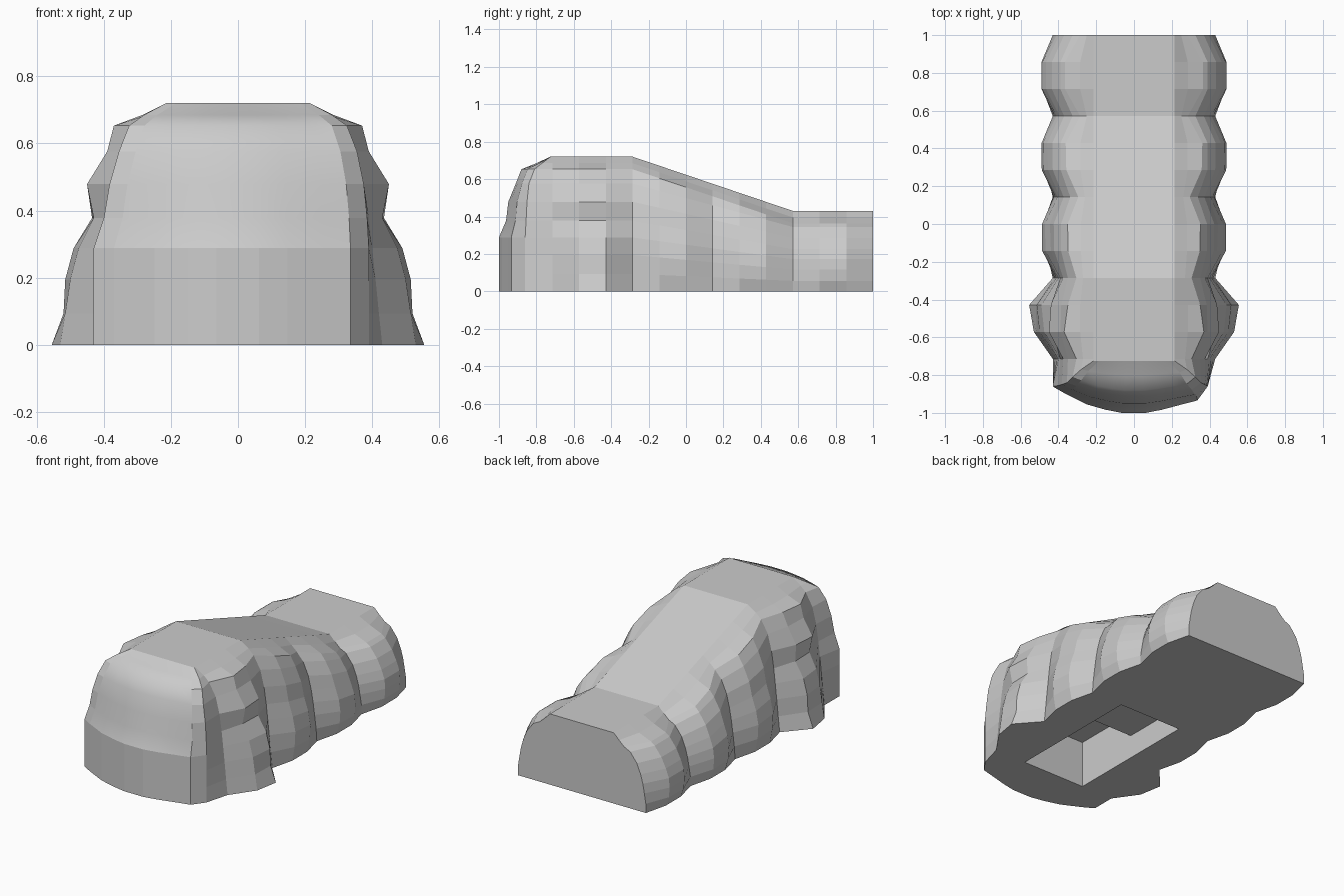
import bpy, bmesh

if "Cube" in bpy.data.objects:
    bpy.data.objects.remove(bpy.data.objects["Cube"])

# Half cross-section: ten points from floor to roof edge
FRAC = [0, .13, .27, .40, .525, .665, .8]
WAIST_TALL = [.43, .42, .41, .40, .39, .375, .35, .305, .27, .215]
WAIST_LOW = [.43, .43, .42, .41, .395, .37, .325, .285, .25, .215]
RIB_TALL = [.465, .48, .485, .465, .435, .42, .385, .345, .28, .215]
RIB_LOW = [.465, .485, .49, .485, .465, .435, .39, .365, .285, .215]
FLARE_A = [.555, .52, .515, .49, .435, .44, .385, .35, .285, .215]
FLARE_B = [.53, .515, .50, .475, .43, .45, .39, .37, .285, .215]
# The nose corners differ: left is wide, right is tucked in
CORNER_R = [.39, .39, .39, .39, .385, .375, .355, .325, .28, .215]
CORNER_L = [.43, .43, .43, .43, .40, .383, .355, .325, .28, .215]
# Front depth per level, at the corners and at the middle
CORNER_Y = [.86, .86, .86, .86, .855, .85, .84, .81, .77, .725]
MIDDLE_Y = [1, 1, 1, 1, .962, .95, .91, .88, .80, .725]
BULGE_R = [(.86, .53), (.65, .68), (.38, .88), (.16, 1)]
BULGE_L = [(.15, 1), (.35, .88), (.58, .68), (.86, .25)]


def height(y):
    return .72 - .29 * min(max((y + .286) / .857, 0), 1)


def levels(h):
    return [f * h for f in FRAC] + [h - .067, h - .035, h]


def blend(low, tall, t):
    return [a + (b - a) * t for a, b in zip(low, tall)]


bm = bmesh.new()


def ring(right, left, ys, h):
    zs = levels(h)
    return ([bm.verts.new((w, y, z)) for w, y, z in zip(right, ys, zs)],
            [bm.verts.new((-w, y, z)) for w, y, z in zip(left, ys, zs)])


# Ribbed body: waists alternate with double-width ribs
rings = []
for i in range(13):
    y = 1 - i / 7
    h = height(y)
    t = (h - .43) / .29
    if i == 10:
        w = FLARE_A
    elif i == 11:
        w = FLARE_B
    elif i % 3 == 0:
        w = blend(WAIST_LOW, WAIST_TALL, t)
    else:
        w = blend(RIB_LOW, RIB_TALL, t)
    rings.append(ring(w, w, [y] * 10, h))
rings.append(ring(CORNER_R, CORNER_L, [-c for c in CORNER_Y], .72))

bm.faces.new(rings[0][0] + rings[0][1][::-1])
for n, (a, b) in enumerate(zip(rings, rings[1:])):
    for s in (0, 1):
        for k in range(9):
            bm.faces.new((a[s][k], a[s][k + 1], b[s][k + 1], b[s][k]))
    if n < len(rings) - 2:
        for k in (0, 9):
            bm.faces.new((a[0][k], a[1][k], b[1][k], b[0][k]))

# Rounded nose: bowed rows between the two front corners
rows = []
for k, z in enumerate(levels(.72)):
    c, d = CORNER_Y[k], MIDDLE_Y[k]
    xs = [(t * CORNER_R[k], g) for t, g in BULGE_R] + [(-t * CORNER_L[k], g) for t, g in BULGE_L]
    mid = [bm.verts.new((x, -(c + (d - c) * g), z)) for x, g in xs]
    rows.append([rings[-1][0][k]] + mid + [rings[-1][1][k]])
last = len(rows[0]) - 1
for k in range(9):
    for j in range(last):
        f = bm.faces.new((rows[k][j], rows[k][j + 1], rows[k + 1][j + 1], rows[k + 1][j]))
        f.smooth = k > 2 and 0 < j < last - 1
# Hard seam between the lower bumper band and the smooth dome
for e in {e for v in rows[3] for e in v.link_edges}:
    if all(v in rows[3] for v in e.verts):
        e.smooth = False
for k in (0, 9):
    bm.faces.new(rows[k] + [rings[-2][1][k], rings[-2][0][k]])

bmesh.ops.recalc_face_normals(bm, faces=bm.faces)
mesh = bpy.data.meshes.new("ribbed_body")
bm.to_mesh(mesh)
bm.free()
body = bpy.data.objects.new("ribbed_body", mesh)
bpy.context.collection.objects.link(body)


# Stepped pocket in the underside
def pocket(name, y0, y1, depth):
    bpy.ops.mesh.primitive_cube_add(size=1, location=(0, (y0 + y1) / 2, (depth - .1) / 2))
    cutter = bpy.context.object
    cutter.name = name
    cutter.scale = (.43, y1 - y0, depth + .1)
    cutter.hide_render = True
    cutter.display_type = 'WIRE'
    mod = body.modifiers.new(name, 'BOOLEAN')
    mod.operation = 'DIFFERENCE'
    mod.solver = 'EXACT'
    mod.object = cutter


pocket("deep_pocket_cutter", -.715, -.286, .29)
pocket("shallow_pocket_cutter", -.32, .143, .145)
